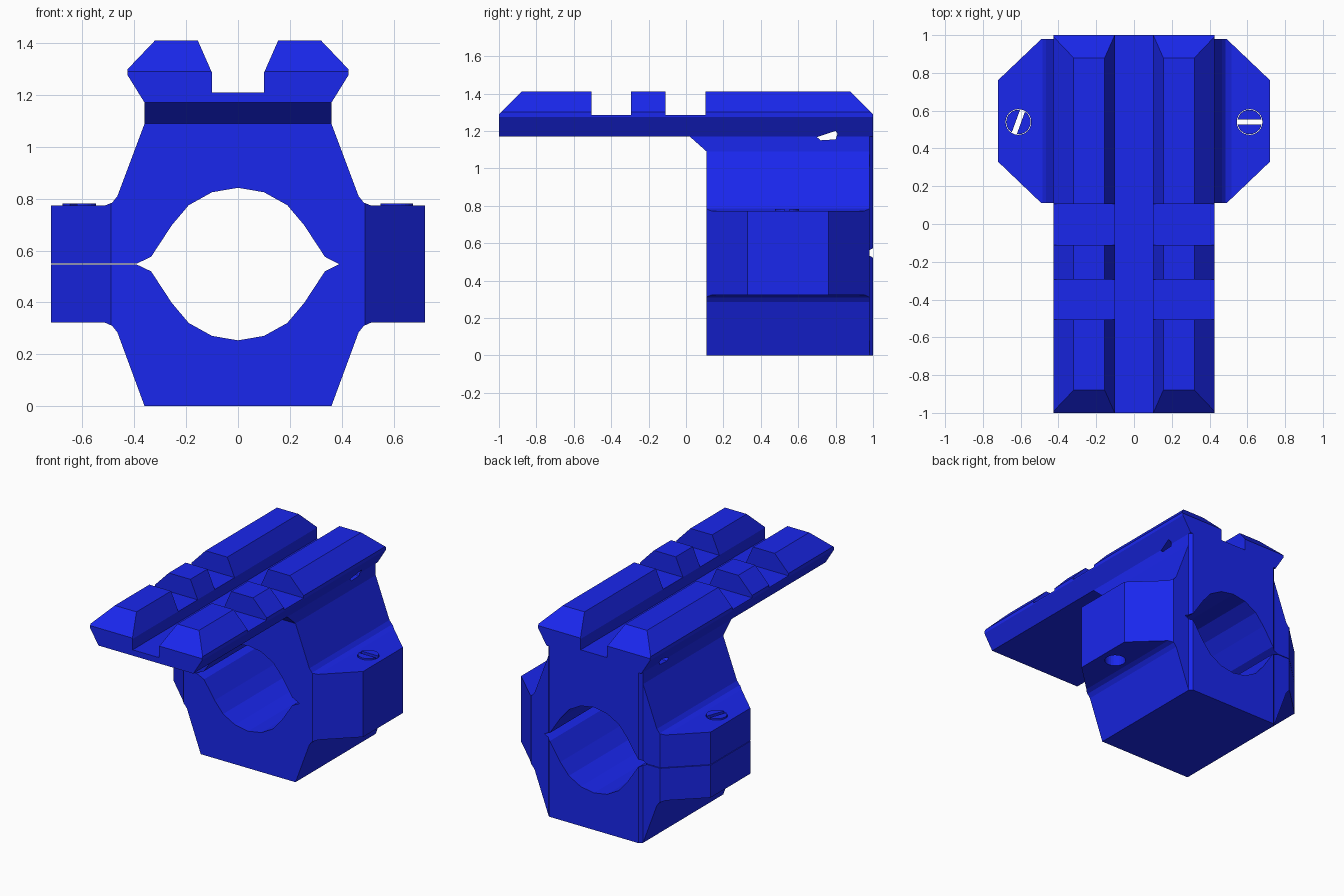
import bpy, bmesh, math
from mathutils import Matrix, Vector

if "Cube" in bpy.data.objects:
    bpy.data.objects.remove(bpy.data.objects["Cube"])

blue = bpy.data.materials.new("blue")
blue.diffuse_color = (0.01, 0.02, 0.85, 1)
blue.use_nodes = True
blue.node_tree.nodes["Principled BSDF"].inputs["Base Color"].default_value = blue.diffuse_color


def finish(name, bm):
    bmesh.ops.recalc_face_normals(bm, faces=bm.faces[:])
    me = bpy.data.meshes.new(name)
    bm.to_mesh(me)
    bm.free()
    me.materials.append(blue)
    ob = bpy.data.objects.new(name, me)
    bpy.context.collection.objects.link(ob)
    return ob


def prism(name, pts, axis, lo, hi):
    """Extrude a 2D outline along an axis (x: yz outline, y: xz, z: xy)."""
    place = {'x': lambda a, b, t: (t, a, b),
             'y': lambda a, b, t: (a, t, b),
             'z': lambda a, b, t: (a, b, t)}[axis]
    bm = bmesh.new()
    f = bm.faces.new([bm.verts.new(place(a, b, lo)) for a, b in pts])
    ext = bmesh.ops.extrude_face_region(bm, geom=[f])
    move = Vector(place(0, 0, hi - lo))
    bmesh.ops.translate(bm, vec=move,
                        verts=[v for v in ext['geom'] if isinstance(v, bmesh.types.BMVert)])
    return finish(name, bm)


def cylinder(name, x, y, z0, z1, r, n=24):
    pts = [(x + r * math.cos(2 * math.pi * i / n), y + r * math.sin(2 * math.pi * i / n))
           for i in range(n)]
    return prism(name, pts, 'z', z0, z1)


def boolean(ob, cutter, op):
    """Apply a boolean and discard the cutter."""
    cutter.hide_render = True
    m = ob.modifiers.new("cut", 'BOOLEAN')
    m.operation, m.object, m.solver = op, cutter, 'EXACT'
    dg = bpy.context.evaluated_depsgraph_get()
    me = bpy.data.meshes.new_from_object(ob.evaluated_get(dg))
    ob.modifiers.clear()
    ob.data = me
    bpy.data.objects.remove(cutter)


def mirrored(pts):
    """Close a right-half outline with its mirror image."""
    return pts + [(-a, b) for a, b in reversed(pts) if a > 0]


MID = 0.548
bore = [(0.39, 0), (0.335, 0.028), (0.255, 0.15), (0.19, 0.227), (0.10, 0.277), (0, 0.294)]


def clamp_half(name, outer, sign):
    # outer silhouette, then back along the bore; left side has a thin gap
    outline = mirrored([(0.72, MID)] + outer)
    outline[-1] = (-0.72, MID + sign * 0.002)
    arc = [(x, MID + sign * h) for x, h in bore]
    inner = [(-x, z) for x, z in arc] + arc[-2::-1]
    inner[0] = (-0.39, MID + sign * 0.002)
    half = prism(name, outline + inner, 'y', 0, 1.1)
    # plan shape: chamfered ears and narrow raised back
    plan = mirrored([(0.49, 0.11), (0.72, 0.33), (0.72 + .001, 0.33), (0.721, 0.76),
                     (0.49, 0.98), (0.36, 0.98), (0.34, 1.0)])
    boolean(half, prism("plan", plan, 'z', -0.2, 1.5), 'INTERSECT')
    # screw holes
    for s in (-1, 1):
        boolean(half, cylinder("hole", s * 0.612, 0.54, 0.2, 0.9, 0.068), 'DIFFERENCE')
    return half


upper = clamp_half("upper_clamp", [(0.72, 0.773), (0.515, 0.773), (0.485, 0.785),
                                   (0.465, 0.81), (0.36, 1.09), (0.36, 1.17)], 1)
lower = clamp_half("lower_clamp", [(0.72, 0.323), (0.515, 0.323), (0.485, 0.31),
                                   (0.465, 0.285), (0.36, 0)], -1)

# sloped support under the overhanging rail
prism("rail_gusset", [(0.02, 1.17), (0.11, 1.09), (0.11, 1.17)], 'x', -0.36, 0.36)

# rail: front profile crossed with a slotted, bevel-ended side profile
rail = prism("rail", mirrored([(0.36, 1.17), (0.425, 1.275), (0.425, 1.30), (0.32, 1.41),
                               (0.155, 1.41), (0.10, 1.285), (0.10, 1.21)]), 'y', -1.1, 1.1)
side = [(-1, 1.1), (-1, 1.29), (-0.87, 1.42)]
for a, b in ((-0.505, -0.295), (-0.11, 0.105)):
    side += [(a, 1.42), (a, 1.284), (b, 1.284), (b, 1.42)]
side += [(0.87, 1.42), (1, 1.29), (1, 1.1)]
boolean(rail, prism("side", side, 'x', -0.6, 0.6), 'INTERSECT')

# small cross hole where rail meets clamp
for ob in (rail, upper):
    pin = [(0.70, 1.167), (0.80, 1.20), (0.81, 1.185), (0.80, 1.155), (0.72, 1.15)]
    boolean(ob, prism("pin", pin, 'x', -0.6, 0.6), 'DIFFERENCE')

# slotted screws in the ears
for label, s, ang in (("left", -1, 70), ("right", 1, 0)):
    screw = cylinder(label + "_screw", s * 0.612, 0.54, 0.66, 0.782, 0.065)
    slot = prism("slot", [(-0.08, -0.014), (0.08, -0.014), (0.08, 0.014), (-0.08, 0.014)],
                 'z', 0.6, 0.85)
    slot.data.transform(Matrix.Translation((s * 0.612, 0.54, 0)) @
                        Matrix.Rotation(math.radians(ang), 4, 'Z'))
    boolean(screw, slot, 'DIFFERENCE')
